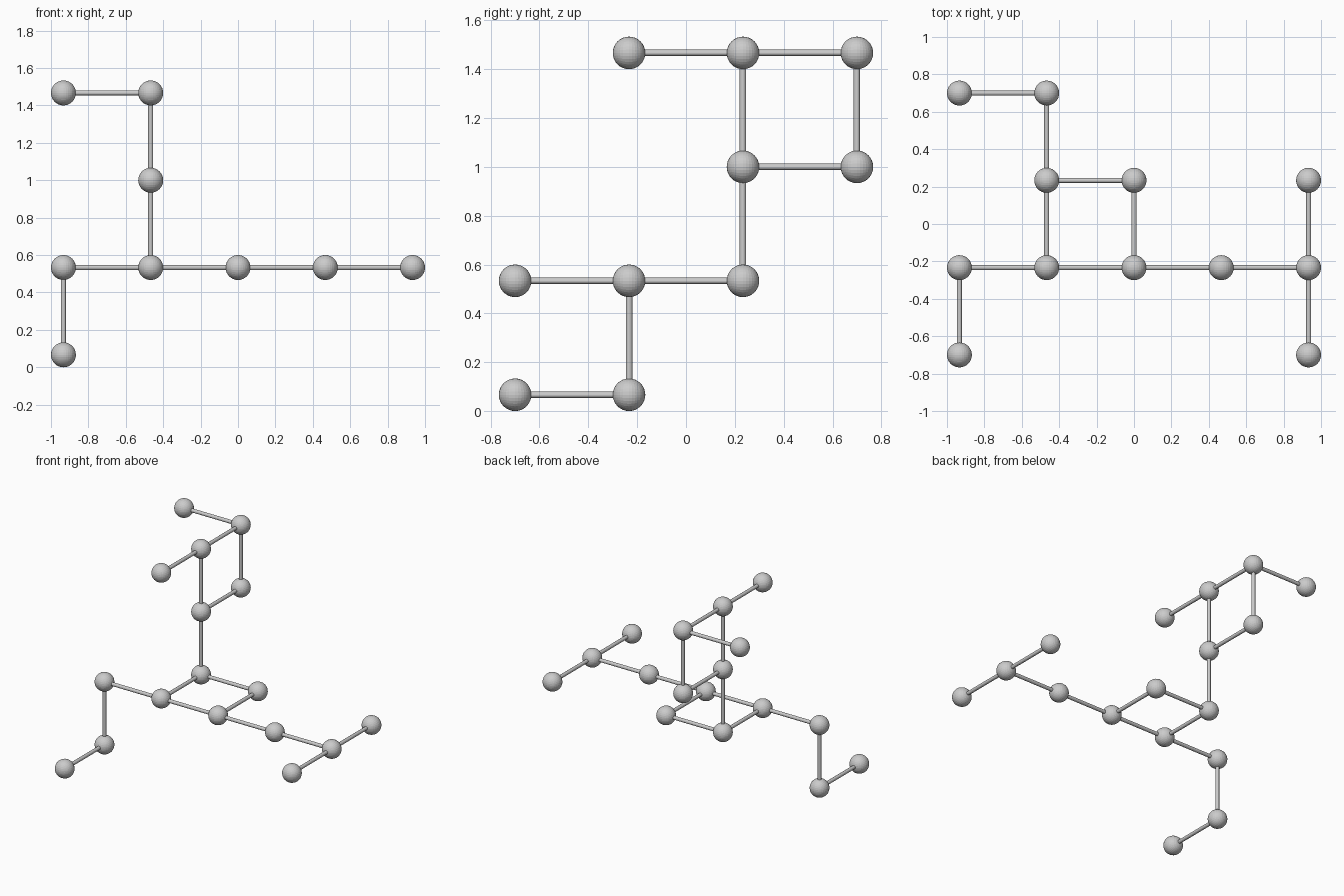
import bpy, bmesh
from mathutils import Vector

if "Cube" in bpy.data.objects:
    bpy.data.objects.remove(bpy.data.objects["Cube"])

R = 1 / 15          # ball radius
STEP = 7 / 15       # lattice spacing
ROD = 0.0133        # rod radius


def pos(i, j, k):
    """Lattice index to world position."""
    return Vector((i * STEP, (j - 1.5) * STEP, R + k * STEP))


def ball_mesh():
    """Quad sphere: a cube subdivided three times and pushed out to the radius."""
    bm = bmesh.new()
    bmesh.ops.create_cube(bm, size=2)
    for _ in range(3):
        bmesh.ops.subdivide_edges(bm, edges=bm.edges[:], cuts=1, use_grid_fill=True)
        for v in bm.verts:
            v.co = v.co.normalized() * R
    me = bpy.data.meshes.new("ball")
    bm.to_mesh(me)
    bm.free()
    return me


def rod_mesh():
    """Rod along z, one lattice step long."""
    bm = bmesh.new()
    bmesh.ops.create_cone(bm, cap_ends=True, segments=16, radius1=ROD, radius2=ROD, depth=STEP)
    me = bpy.data.meshes.new("rod")
    bm.to_mesh(me)
    bm.free()
    return me


BALL, ROD_ME = ball_mesh(), rod_mesh()
done_nodes, done_rods = set(), set()


def add(name, mesh, loc):
    ob = bpy.data.objects.new(name, mesh)
    ob.location = loc
    bpy.context.collection.objects.link(ob)
    return ob


def chain(part, *nodes):
    """Balls at each node, rods between neighbours; shared pieces are made once."""
    for n in nodes:
        if n not in done_nodes:
            done_nodes.add(n)
            add(part + "_ball", BALL, pos(*n))
    for a, b in zip(nodes, nodes[1:]):
        key = frozenset((a, b))
        if key not in done_rods:
            done_rods.add(key)
            pa, pb = pos(*a), pos(*b)
            ob = add(part + "_rod", ROD_ME, (pa + pb) / 2)
            ob.rotation_euler = (pb - pa).to_track_quat('Z', 'Y').to_euler()


# Long spine along x
chain("spine", *[(i, 1, 1) for i in range(-2, 3)])
# Cross bar at the right end
chain("end_bar", (2, 0, 1), (2, 1, 1), (2, 2, 1))
# Hanging leg at the left end
chain("leg", (-2, 1, 1), (-2, 1, 0), (-2, 0, 0))
# Flat square loop behind the spine
chain("flat_loop", (-1, 1, 1), (-1, 2, 1), (0, 2, 1), (0, 1, 1))
# Mast with upright square loop
chain("mast", (-1, 2, 1), (-1, 2, 2), (-1, 2, 3))
chain("upright_loop", (-1, 2, 2), (-1, 3, 2), (-1, 3, 3), (-1, 2, 3))
# Top arms
chain("front_arm", (-1, 2, 3), (-1, 1, 3))
chain("side_arm", (-1, 3, 3), (-2, 3, 3))
